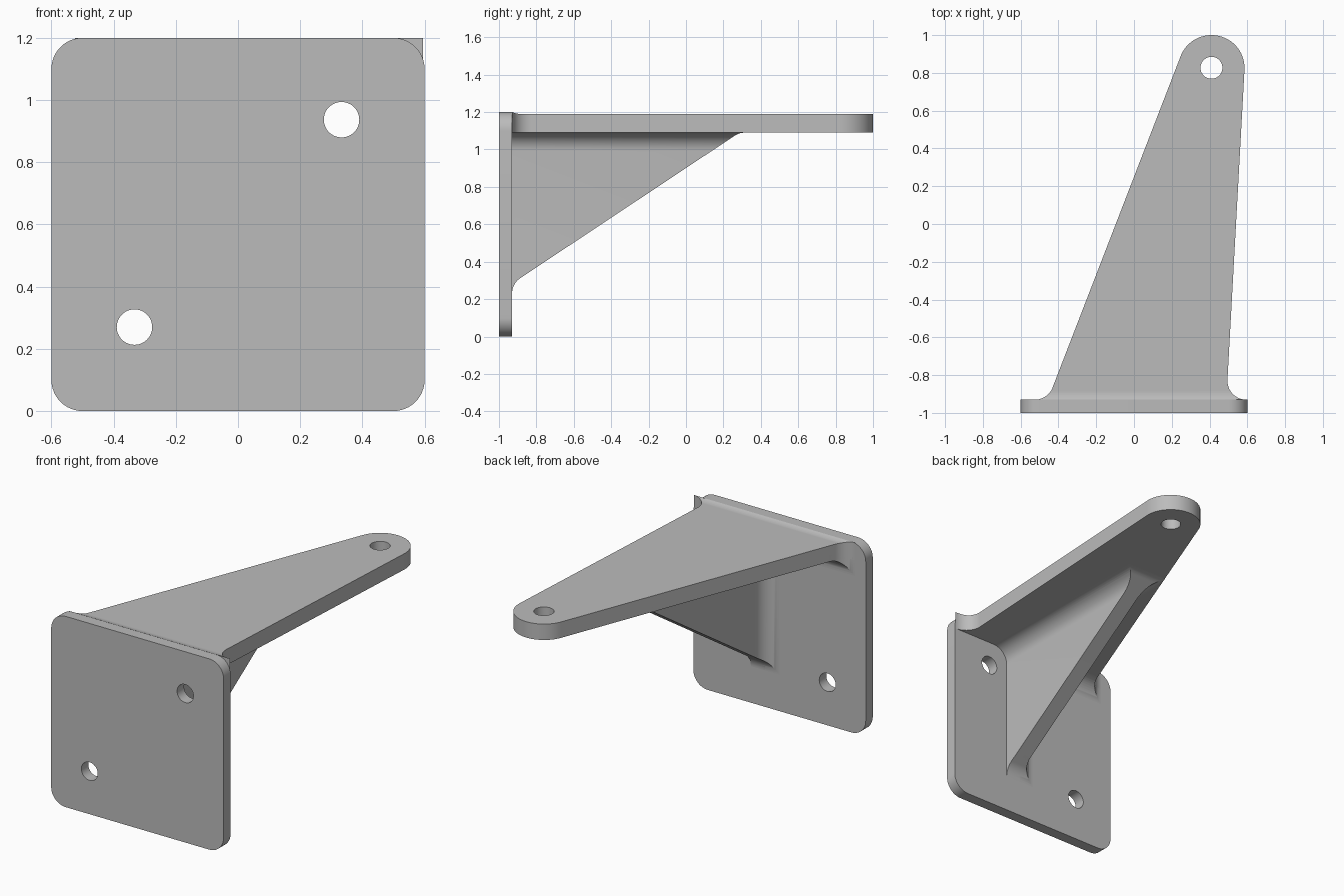
import bpy, bmesh, math
from mathutils import Vector

cube = bpy.data.objects.get("Cube")
if cube:
    bpy.data.objects.remove(cube, do_unlink=True)

grey = bpy.data.materials.new("grey_metal")
grey.use_nodes = True
grey.diffuse_color = (0.5, 0.5, 0.5, 1)
grey.node_tree.nodes["Principled BSDF"].inputs["Base Color"].default_value = (0.5, 0.5, 0.5, 1)

WALL, UNDER, TOP, R = -0.93, 1.09, 1.19, 0.1   # plate back, arm underside, arm top, fillet radius


def rounded(points, steps=12):
    """Round each corner (u, v, radius); radius None marks a guide point that is left out."""
    out = []
    for i, (u, v, r) in enumerate(points):
        if r is None:
            continue
        p = Vector((u, v))
        if r == 0:
            out.append(p)
            continue
        a = (Vector(points[i - 1][:2]) - p).normalized()
        b = (Vector(points[(i + 1) % len(points)][:2]) - p).normalized()
        half = a.angle(b) / 2
        centre = p + (a + b).normalized() * r / math.sin(half)
        start = p + a * r / math.tan(half) - centre
        end = p + b * r / math.tan(half) - centre
        sweep = math.pi - 2 * half
        for k in range(steps + 1):
            t = k / steps
            out.append(centre + (start * math.sin((1 - t) * sweep)
                                 + end * math.sin(t * sweep)) / math.sin(sweep))
    return out


def prism(name, outline, axis, low, high):
    """Extrude a closed outline along an axis."""
    place = {"x": lambda u, v, w: (w, u, v),
             "y": lambda u, v, w: (u, w, v),
             "z": lambda u, v, w: (u, v, w)}[axis]
    bm = bmesh.new()
    face = bm.faces.new([bm.verts.new(place(u, v, low)) for u, v in outline])
    top = bmesh.ops.extrude_face_region(bm, geom=[face])["geom"]
    moved = [g for g in top if isinstance(g, bmesh.types.BMVert)]
    bmesh.ops.translate(bm, verts=moved, vec=Vector(place(0, 0, high - low)))
    bmesh.ops.recalc_face_normals(bm, faces=bm.faces)
    mesh = bpy.data.meshes.new(name)
    bm.to_mesh(mesh)
    bm.free()
    mesh.materials.append(grey)
    obj = bpy.data.objects.new(name, mesh)
    bpy.context.collection.objects.link(obj)
    return obj


def combine(obj, operation, other):
    """Apply a boolean and discard the second solid."""
    mod = obj.modifiers.new("cut", "BOOLEAN")
    mod.operation, mod.object, mod.solver = operation, other, "EXACT"
    bpy.context.view_layer.update()
    result = obj.evaluated_get(bpy.context.evaluated_depsgraph_get())
    mesh = bpy.data.meshes.new_from_object(result)
    obj.modifiers.clear()
    obj.data = mesh
    bpy.data.objects.remove(other, do_unlink=True)


def drill(obj, u, v, r, axis, low, high):
    n = 48
    ring = [(u + r * math.cos(2 * math.pi * k / n), v + r * math.sin(2 * math.pi * k / n))
            for k in range(n)]
    combine(obj, "DIFFERENCE", prism("hole_cutter", ring, axis, low, high))


# Wall plate with two diagonal screw holes
plate = prism("wall_plate", rounded([(-0.6, 0, R), (0.6, 0, R), (0.6, 1.2, R), (-0.6, 1.2, R)]),
              "y", -1, WALL)
for x, z in ((0.333, 0.937), (-0.333, 0.27)):
    drill(plate, x, z, 0.057, "y", -1.1, -0.8)

# Plan outline of the arm: flared root and round tip
plan = rounded([(-0.8, WALL, None), (-0.456, WALL, R), (0.29, 1.0, 0.174), (0.595, 1.0, 0.174),
                (0.489, WALL, R), (0.8, WALL, None)], 16)


def clip_to_plan(obj):
    combine(obj, "INTERSECT", prism("plan_cutter", plan, "z", 0.05, 1.3))


# Tapered arm, its top swept up a little to the plate edge
side = [(-0.96, UNDER), (1.1, UNDER), (1.1, TOP)]
side += [(-0.886 - d, TOP + R - math.sqrt(R * R - d * d)) for d in (0, 0.011, 0.022, 0.033, 0.044)]
side += [(-0.96, 1.2)]
arm = prism("arm", side, "x", -0.8, 0.8)
clip_to_plan(arm)
drill(arm, 0.41, 0.827, 0.058, "z", 1, 1.3)

# Sloping rib profile, shared by the rib and its wall fillet
slope = rounded([(WALL, 0, None), (WALL, 0.283, R), (0.285, UNDER, R), (0.6, UNDER, None)])
slope += [(slope[-1][0], 1.13), (-0.96, 1.13), (-0.96, slope[0][1])]

# Rib, flared where it meets the arm
stem = rounded([(-0.4, UNDER, None), (0.1, UNDER, R), (0.1, 0.1, 0), (0.2, 0.1, 0),
                (0.2, UNDER, R), (0.7, UNDER, None)]) + [(0.3, 1.14), (0.0, 1.14)]
rib = prism("rib", stem, "y", -0.98, 0.6)
combine(rib, "INTERSECT", prism("slope_cutter", slope, "x", -0.5, 0.7))
clip_to_plan(rib)

# Fillet between the rib's right face and the plate
corner = rounded([(-0.4, WALL, None), (0.1, WALL, R), (0.1, 0, None)])
corner += [(0.15, -0.83), (0.15, -0.96), (0, -0.96)]
rib_fillet = prism("rib_fillet", corner, "z", 0.1, 1.2)
combine(rib_fillet, "INTERSECT", prism("slope_cutter", slope, "x", -0.5, 0.7))
clip_to_plan(rib_fillet)

# Fillet between the arm's underside and the plate, right of the rib
cove = rounded([(WALL, 0, None), (WALL, UNDER, R), (0, UNDER, None)])
cove += [(-0.83, 1.13), (-0.96, 1.13), (-0.96, 0.99)]
arm_fillet = prism("arm_fillet", cove, "x", -0.7, 0.15)
clip_to_plan(arm_fillet)

# Smooth curved walls, keep corners crisp
for obj in (plate, arm, rib, rib_fillet, arm_fillet):
    bpy.ops.object.select_all(action="DESELECT")
    obj.select_set(True)
    bpy.context.view_layer.objects.active = obj
    bpy.ops.object.shade_smooth_by_angle(angle=math.radians(25))
